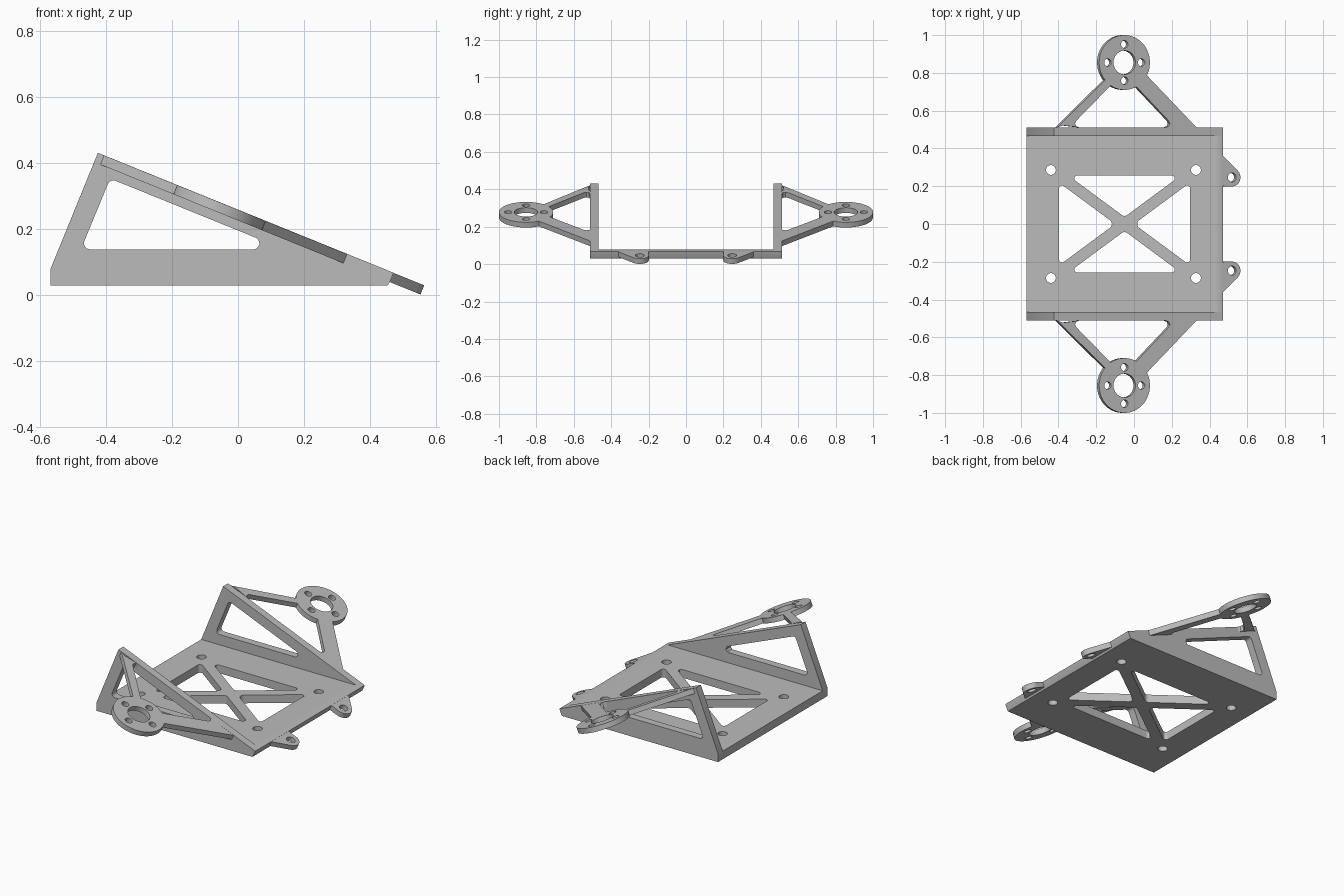
import bpy, bmesh, math
from mathutils import Matrix, Vector

cube = bpy.data.objects.get("Cube")
if cube:
    bpy.data.objects.remove(cube)

grey = bpy.data.materials.new("plain grey")
grey.use_nodes = True
grey.diffuse_color = (0.5, 0.5, 0.5, 1)
grey.node_tree.nodes["Principled BSDF"].inputs["Base Color"].default_value = (0.5, 0.5, 0.5, 1)

TILT = math.radians(22.1)
COS = math.cos(TILT)
MID = -0.05                      # x of the ring and truss centres
SLOPE = Matrix.Translation((MID, 0, 0.278)) @ Matrix.Rotation(TILT, 4, 'Y')
UPRIGHT = Matrix.Rotation(math.pi / 2, 4, 'X')


def arc(cx, cy, r, start, end, steps=32):
    """Points on an arc, angles in degrees."""
    angles = [math.radians(start + (end - start) * i / steps) for i in range(steps + 1)]
    return [(cx + r * math.cos(a), cy + r * math.sin(a)) for a in angles]


def circle(cx, cy, r):
    return arc(cx, cy, r, 0, 360)[:-1]


def fillet(corners, radii, steps=8):
    """Polygon with each corner rounded to its own radius."""
    pts = [Vector(c) for c in corners]
    out = []
    for i, p in enumerate(pts):
        a = (pts[i - 1] - p).normalized()
        b = (pts[(i + 1) % len(pts)] - p).normalized()
        half = a.angle(b) / 2
        r = radii[i]
        centre = p + (a + b).normalized() * r / math.sin(half)
        d = r / math.tan(half)
        s, e = p + a * d - centre, p + b * d - centre
        for k in range(steps + 1):
            out.append(tuple(centre + s.lerp(e, k / steps).normalized() * r))
    return out


def slab(name, loops, low, high, matrix=Matrix()):
    """Filled outline with holes, extruded from low to high, then placed."""
    curve = bpy.data.curves.new(name, 'CURVE')
    curve.dimensions = '2D'
    curve.fill_mode = 'BOTH'
    curve.extrude = (high - low) / 2
    for loop in loops:
        spline = curve.splines.new('POLY')
        spline.points.add(len(loop) - 1)
        for pt, (x, y) in zip(spline.points, loop):
            pt.co = (x, y, 0, 1)
        spline.use_cyclic_u = True
    temp = bpy.data.objects.new(name + "_outline", curve)
    bpy.context.collection.objects.link(temp)
    bpy.context.view_layer.update()
    mesh = bpy.data.meshes.new_from_object(temp.evaluated_get(bpy.context.evaluated_depsgraph_get()))
    bpy.data.objects.remove(temp)
    bpy.data.curves.remove(curve)

    bm = bmesh.new()
    bm.from_mesh(mesh)
    bm.transform(matrix @ Matrix.Translation((0, 0, (low + high) / 2)))
    bmesh.ops.remove_doubles(bm, verts=bm.verts, dist=0.00005)
    bmesh.ops.recalc_face_normals(bm, faces=bm.faces)
    bm.to_mesh(mesh)
    bm.free()
    mesh.name = name
    mesh.materials.clear()
    mesh.materials.append(grey)
    obj = bpy.data.objects.new(name, mesh)
    bpy.context.collection.objects.link(obj)
    bpy.ops.object.select_all(action='DESELECT')
    obj.select_set(True)
    bpy.context.view_layer.objects.active = obj
    bpy.ops.object.shade_smooth_by_angle(angle=math.radians(25))
    return obj


# Base plate: four truss windows and four bolt holes
BACK, NOSE, INNER, OUTER = -0.568, 0.43, 0.467, 0.512
BOTTOM, TOP = 0.029, 0.077
half_x, half_y, gap = 0.3465, 0.256, 0.037
ratio = half_y / half_x
reach_x = (half_y - gap) / ratio
reach_y = half_x * ratio - gap
loops = [[(BACK, -INNER), (NOSE, -INNER), (NOSE, INNER), (BACK, INNER)]]
for s in (-1, 1):
    loops.append(fillet([(MID - reach_x, s * half_y), (MID + reach_x, s * half_y),
                         (MID, s * gap)], (0.015, 0.015, 0.025)))
    loops.append(fillet([(MID + s * half_x, -reach_y), (MID + s * half_x, reach_y),
                         (MID + s * gap / ratio, 0)], (0.015, 0.015, 0.025)))
    loops += [circle(x, s * 0.286, 0.026) for x in (-0.44, 0.328)]
slab("base_plate", loops, BOTTOM, TOP)

# Slanted front edge of the base
tip = [(0.453, BOTTOM), (0.46, 0.04), (0.471, 0.067)]
slab("base_nose", [[(NOSE, BOTTOM)] + tip + [(0.446, TOP), (NOSE, TOP)]],
     -INNER, INNER, UPRIGHT)

# Triangular side walls with a rounded window
wall = [(BACK, BOTTOM)] + tip + [(-0.424, 0.43), (BACK, TOP)]
window = fillet([(-0.475, 0.138), (0.14, 0.138), (-0.387, 0.352)], (0.018,) * 3)
for s, side in ((-1, "right"), (1, "left")):
    low, high = sorted((-s * INNER, -s * OUTER))
    slab(side + "_wall", [wall, window], low, high, UPRIGHT)


def on_slope(points, s):
    """Plan positions to positions in the tilted plane, mirrored by s."""
    return [((x - MID) / COS, s * y) for x, y in points]


RING_Y, RING_R, THICK = 0.855, 0.145, 0.03
for s, side in ((-1, "front"), (1, "back")):
    # Ring carried on two arms, flush with the sloping wall edge
    foot_right = [(0.17, OUTER), (0.33, OUTER)]
    foot_left = [(-0.405, OUTER), (-0.375, 0.522)]
    flare_left = [(-0.292, OUTER), (-0.306, 0.518), (-0.312, 0.532), (-0.306, 0.546)]
    flare_right = [(0.184, 0.546), (0.19, 0.532), (0.184, 0.518)]
    rim = [(u, s * v) for u, v in arc(0, RING_Y, RING_R, -28, 220, 48)]
    inner_rim = [(u, s * v) for u, v in arc(0, RING_Y, RING_R, 237, 298, 12)]
    outline = (on_slope(foot_right, s) + rim + on_slope(foot_left + flare_left, s)
               + inner_rim + on_slope(flare_right, s))
    holes = [circle(0, s * RING_Y, 0.063)]
    for k in range(4):
        a = k * math.pi / 2
        holes.append(circle(0.096 * math.cos(a), s * RING_Y + 0.096 * math.sin(a), 0.02))
    slab(side + "_ring_arm", [outline] + holes, -THICK, 0, SLOPE)

    # Small mounting ear on the slanted edge
    ear_u = (0.519 - MID) / COS
    lobe = [(u, s * v) for u, v in arc(ear_u, 0.247, 0.048, 45, -90, 20)]
    ear = on_slope([(0.471, 0.20), (0.471, 0.362)], s) + lobe
    slab(side + "_ear", [ear, circle(ear_u, s * 0.247, 0.024)], -THICK, 0, SLOPE)
